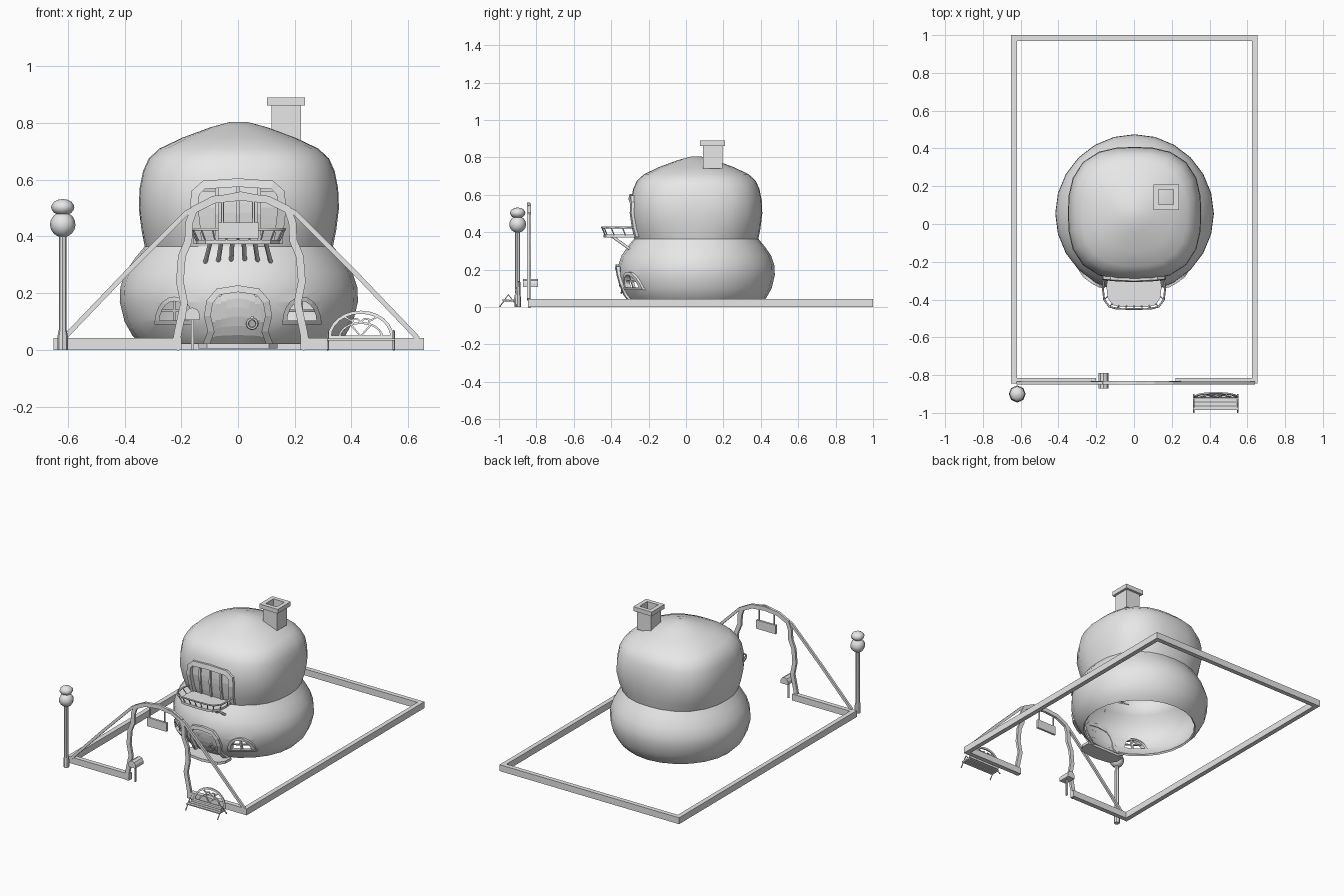
import bpy, bmesh, math
from mathutils import Vector

if "Cube" in bpy.data.objects:
    bpy.data.objects.remove(bpy.data.objects["Cube"])

grey = bpy.data.materials.new("plain_grey")
grey.use_nodes = True
grey.diffuse_color = (0.8, 0.8, 0.8, 1)
grey.node_tree.nodes["Principled BSDF"].inputs["Base Color"].default_value = (0.8, 0.8, 0.8, 1)


def finish(name, bm, smooth=None):
    bmesh.ops.recalc_face_normals(bm, faces=bm.faces[:])
    me = bpy.data.meshes.new(name)
    bm.to_mesh(me)
    bm.free()
    me.materials.append(grey)
    ob = bpy.data.objects.new(name, me)
    bpy.context.collection.objects.link(ob)
    if smooth:
        shade(ob, smooth)
    return ob


def shade(ob, degrees):
    activate(ob)
    bpy.ops.object.shade_smooth_by_angle(angle=math.radians(degrees))


def activate(ob):
    bpy.ops.object.select_all(action='DESELECT')
    ob.select_set(True)
    bpy.context.view_layer.objects.active = ob


def loft(name, rings, closed=False, cap=True, smooth=None):
    """Skin a list of equal-length point rings."""
    bm = bmesh.new()
    vs = [[bm.verts.new(p) for p in r] for r in rings]
    n = len(vs[0])
    pairs = list(zip(vs, vs[1:])) + ([(vs[-1], vs[0])] if closed else [])
    for a, b in pairs:
        for i in range(n):
            j = (i + 1) % n
            bm.faces.new((a[i], a[j], b[j], b[i]))
    if cap and not closed:
        bm.faces.new(vs[0])
        bm.faces.new(vs[-1])
    return finish(name, bm, smooth)


def box(name, x0, x1, y0, y1, z0, z1):
    return loft(name, [[(x0, y0, z), (x1, y0, z), (x1, y1, z), (x0, y1, z)] for z in (z0, z1)])


def strip(name, path, w, yf, front, back, closed=False):
    """Flat band following an (x, z) path, with its depth around y = yf(x, z)."""
    rings, n = [], len(path)
    for i, (x, z) in enumerate(path):
        a = path[(i - 1) % n] if closed else path[max(i - 1, 0)]
        b = path[(i + 1) % n] if closed else path[min(i + 1, n - 1)]
        t = Vector((b[0] - a[0], b[1] - a[1])).normalized() * w / 2
        p, q = (x - t.y, z + t.x), (x + t.y, z - t.x)
        yp, yq = yf(*p), yf(*q)
        rings.append([(p[0], yp - front, p[1]), (q[0], yq - front, q[1]),
                      (q[0], yq + back, q[1]), (p[0], yp + back, p[1])])
    return loft(name, rings, closed)


def tube(name, pts, r):
    cu = bpy.data.curves.new(name, 'CURVE')
    cu.dimensions = '3D'
    cu.bevel_depth, cu.bevel_resolution, cu.use_fill_caps = r, 1, True
    sp = cu.splines.new('POLY')
    sp.points.add(len(pts) - 1)
    for s, p in zip(sp.points, pts):
        s.co = (*p, 1)
    cu.materials.append(grey)
    ob = bpy.data.objects.new(name, cu)
    bpy.context.collection.objects.link(ob)
    activate(ob)
    bpy.ops.object.convert(target='MESH')
    return ob


def mirrored(half, cx=0.0):
    """Mirror a half outline that ends on the centre line."""
    return [(cx - x, z) for x, z in half] + [(cx + x, z) for x, z in half[-2::-1]]


def lathe(name, prof, cx, cy, sides, smooth=None):
    rings = [[(cx + r * math.cos(a), cy + r * math.sin(a), z)
              for a in [math.tau * k / sides for k in range(sides)]] for r, z in prof]
    return loft(name, rings, smooth=smooth)


# Cottage body: (half width, height, roundness exponent)
PROFILE = [(.345, .02, 2), (.375, .05, 2), (.403, .1, 2), (.42, .17, 2), (.418, .22, 2),
           (.4, .275, 2), (.365, .325, 2.1), (.332, .365, 2.3), (.343, .42, 2.5), (.353, .5, 2.7),
           (.35, .57, 2.7), (.338, .63, 2.7), (.318, .675, 2.6), (.28, .71, 2.5), (.2, .748, 2.3),
           (.1, .785, 2), (.03, .804, 2)]
CY = 0.055


def wall_y(x, z):
    z = min(max(z, PROFILE[0][1]), .8)
    for a, b in zip(PROFILE, PROFILE[1:]):
        if a[1] <= z <= b[1]:
            f = (z - a[1]) / (b[1] - a[1])
            r, n = a[0] + f * (b[0] - a[0]), a[2] + f * (b[2] - a[2])
            return CY - r * max(0, 1 - abs(x / r) ** n) ** (1 / n)


rings = []
for r, z, n in PROFILE:
    ring = []
    for k in range(24):
        c, s = math.cos(math.tau * k / 24), math.sin(math.tau * k / 24)
        q = r / (abs(c) ** n + abs(s) ** n) ** (1 / n)
        ring.append((q * c + .003, CY + q * s, z))
    rings.append(ring)
bm = bmesh.new()
body = loft("cottage_body", rings, cap=False)
bm.from_mesh(body.data)
bmesh.ops.holes_fill(bm, edges=[e for e in bm.edges if e.is_boundary and e.verts[0].co.z > .5])
bmesh.ops.recalc_face_normals(bm, faces=bm.faces[:])
bm.to_mesh(body.data)
bm.free()
solid = body.modifiers.new("wall", 'SOLIDIFY')
solid.thickness, solid.offset = 0.012, -1

# Openings cut in the front wall
door = mirrored([(.115, .01), (.095, .065), (.108, .12), (.1, .17), (.07, .205), (0, .216)])
upper = mirrored([(.142, .375), (.147, .43), (.155, .5), (.15, .555), (.12, .582), (0, .59)])
window = {s: [(s * .225 + .06 * math.cos(a), .1 + .08 * math.sin(a))
              for a in [math.pi * k / 10 for k in range(11)]] for s in (-1, 1)}
cutters = []
for outline in (door, upper, window[-1], window[1]):
    cut = loft("opening_cutter", [[(x, y, z) for x, z in outline] for y in (-.6, -.08)])
    cut.hide_render = True
    m = body.modifiers.new("opening", 'BOOLEAN')
    m.operation, m.solver, m.object = 'DIFFERENCE', 'EXACT', cut
    cutters.append(cut)
activate(body)
for m in list(body.modifiers):
    bpy.ops.object.modifier_apply(modifier=m.name)
for c in cutters:
    bpy.data.objects.remove(c)
shade(body, 50)

# Frames around the openings
strip("door_frame", door, .024, wall_y, .016, .02)
strip("balcony_door_frame", upper, .03, wall_y, .014, .02)
for s, side in ((-1, "right"), (1, "left")):
    c = s * .225
    strip(side + "_window_frame", window[s], .016, wall_y, .014, .015)
    sill = [(c - .07 + .02 * k, .097) for k in range(8)]
    strip(side + "_window_sill", sill, .014, wall_y, .018, .015)
    strip(side + "_window_post", [(c, .1), (c, .14), (c, .18)], .008, wall_y, .004, .008)
    strip(side + "_window_bar", [(c - .05 + .02 * k, .138) for k in range(6)], .008, wall_y, .004, .008)


def panels(name, edges, base, top, gap, inset):
    """Upright planks set back behind the wall surface."""
    for a, b in zip(edges, edges[1:]):
        x, h = (a + b) / 2, top(max(abs(a), abs(b)))
        strip(name, [(x, base + (h - base) * k / 6) for k in range(7)], b - a - gap,
              lambda px, z: wall_y(px, z) + inset, 0, .008)


panels("door_plank", [-.1 + .02 * k for k in range(11)], .02, lambda x: .216 - 4 * x * x, 0, .008)
panels("balcony_door_plank", [-.15, -.075, 0, .075, .15], .385, lambda x: .59 - 1.3 * x * x, .008, .012)
for x in (-.075, 0, .075):
    strip("balcony_door_batten", [(x, .385), (x, .48), (x, .575)], .012, wall_y, 0, .012)
bpy.ops.mesh.primitive_torus_add(major_radius=.017, minor_radius=.005, major_segments=14, minor_segments=6,
                                 location=(.05, wall_y(.05, .092) - .002, .092),
                                 rotation=(math.radians(80), 0, 0))
bpy.context.object.name = "door_knocker"
bpy.context.object.data.materials.append(grey)
tube("knocker_mount", [(.05, wall_y(.05, .115) - .01, .115), (.05, wall_y(.05, .115) + .01, .115)], .006)
step = [(-.14, -.27), (-.14, -.33), (-.11, -.37), (0, -.385), (.11, -.37), (.14, -.33), (.14, -.27)]
loft("door_step", [[(x, y, z) for x, y in step] for z in (.005, .022)])

# Balcony with railing and struts
edge = [(-.138, -.27), (-.146, -.33), (-.14, -.39), (-.115, -.428), (-.08, -.438), (0, -.44)]
edge += [(-x, y) for x, y in edge[-2::-1]]
loft("balcony_floor", [[(x, y, z) for x, y in edge] for z in (.373, .388)])
rail = [(x * 1.13, y - .01, .425) for x, y in edge]
tube("balcony_rail", rail, .005)
for (x, y), top in zip(edge, rail):
    tube("balcony_baluster", [(x, y + .006, .385), top], .003)
for x in (-.04, .04):
    tube("balcony_baluster", [(x, -.432, .385), (x * 1.1, -.45, .425)], .003)
for x in (-.115, -.07, -.024, .024, .07, .115):
    tube("balcony_strut", [(x * .85, -.395, .378), (x, -.3, .31)], .008)

# Chimney with an open cap
def square(h, z):
    return [(.17 + sx * h, .142 + sy * h, z) for sx, sy in ((-1, -1), (1, -1), (1, 1), (-1, 1))]


loft("chimney", [square(.052, .74), square(.052, .862), square(.067, .862), square(.067, .89),
                 square(.04, .89), square(.04, .74)], closed=True)

# Garden border with a gap at the gate
box("border_back", -.65, .655, .97, 1, 0, .042)
box("border_right", -.65, -.62, -.845, .97, 0, .042)
box("border_left", .625, .655, -.845, .97, 0, .042)
box("border_front_right", -.62, -.2, -.845, -.815, 0, .042)
box("border_front_left", .22, .625, -.845, -.815, 0, .042)

# Wavy gate arch, braces and hanging sign
gate_y = lambda x, z: -.838
arch = mirrored([(.232, 0), (.222, .06), (.205, .14), (.2, .165), (.215, .24), (.208, .33), (.185, .385),
                 (.182, .45), (.165, .495), (.095, .53), (0, .54)], .01)
strip("gate_arch", arch, .027, gate_y, .008, .008)
strip("gate_brace", mirrored([(.625, .04), (.4, .275), (.19, .485), (.1, .53), (0, .55)], .01), .017, gate_y, .011, .003)
box("hanging_sign", -.07, .072, -.845, -.831, .393, .45)
for x in (-.055, .055):
    tube("sign_hanger", [(x, -.838, .445), (x, -.838, .535)], .005)

# Letter box on its post
hood = [(-.187, .106), (-.187, .128), (-.178, .143), (-.161, .15), (-.144, .143), (-.135, .128), (-.135, .106)]
loft("letter_box", [[(x, y, z) for x, z in hood] for y in (-.872, -.79)])
box("letter_box_post", -.166, -.156, -.84, -.83, 0, .11)

# Lamp with two stacked globes
lathe("lamp_post", [(.018, 0), (.018, .05), (.014, .07), (.013, .41)], -.618, -.9, 8, 40)
for name, r, z, h in (("lamp_lower_globe", .045, .442, .045), ("lamp_upper_globe", .041, .503, .029)):
    prof = [(r * math.sin(a), z - h * math.cos(a)) for a in [math.pi * (k + .15) / 8.3 for k in range(9)]]
    lathe(name, prof, -.618, -.9, 8, 50)

# Garden bench with an arched lattice back
BX = .433
back_y = lambda x, z: -.918 + .25 * (z - .04)


def arc(r, h, n=12):
    return [(BX + r * math.cos(math.pi * k / n), .045 + h * math.sin(math.pi * k / n)) for k in range(n + 1)]


strip("bench_back_arch", arc(.11, .088), .011, back_y, .004, .004)
strip("bench_back_inner_arch", arc(.075, .05), .007, back_y, .003, .003)
strip("bench_back_rail", [(BX - .115, .045), (BX + .115, .045)], .01, back_y, .004, .004)
heart = [(BX, .048), (BX + .032, .085), (BX + .028, .108), (BX + .013, .11), (BX, .098),
         (BX - .013, .11), (BX - .028, .108), (BX - .032, .085)]
strip("bench_back_heart", heart, .007, back_y, .004, .004, closed=True)
for s in (-1, 1):
    strip("bench_back_spoke", [(BX + s * .028, .1), (BX + s * .06, .118)], .006, back_y, .003, .003)
    x = BX + s * .116
    tube("bench_end", [(x, -.997, 0), (x, -.95, .066), (x, -.902, .005)], .004)
    tube("bench_end_bar", [(x, -.977, .034), (x, -.918, .034)], .004)
for y in (-.985, -.962, -.939):
    box("bench_slat", BX - .12, BX + .12, y, y + .018, .034, .041)
